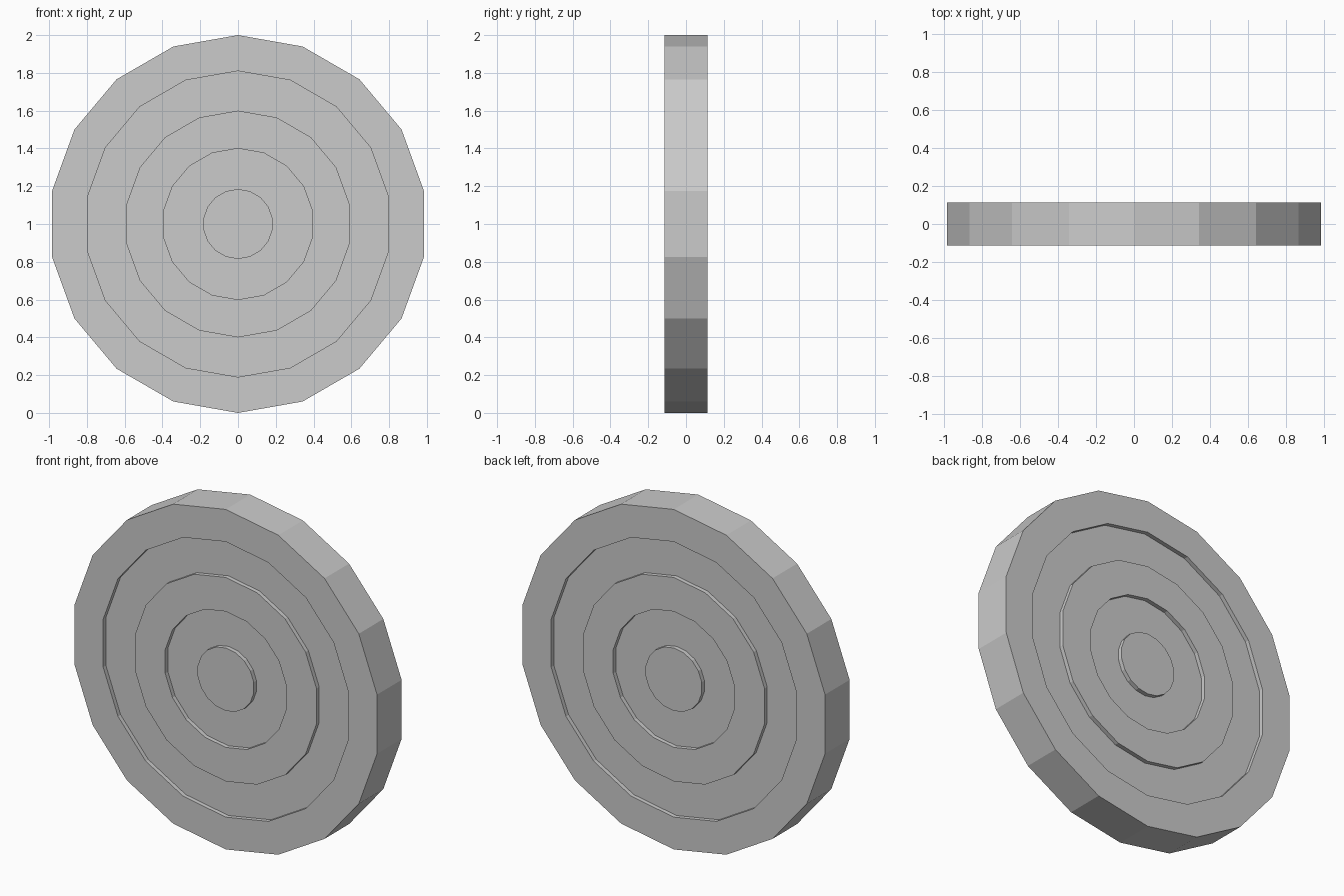
import bpy
import bmesh
from math import sin, cos, tau

if "Cube" in bpy.data.objects:
    bpy.data.objects.remove(bpy.data.objects["Cube"])

SIDES = 18
HALF = 0.114     # half thickness at the raised bands
LOW = 0.089      # half thickness at the recessed bands

# Half profile from hub to rim: (radius, distance from mid-plane)
steps = [(0.185, HALF), (0.185, LOW), (0.4, LOW), (0.4, HALF),
         (0.6, HALF), (0.6, LOW), (0.81, LOW), (0.81, HALF), (1.0, HALF)]

# Front profile outward, then its mirror back inward
profile = [(r, -d) for r, d in steps] + [(r, d) for r, d in reversed(steps)]

bm = bmesh.new()


def ring(radius, y):
    """One 18-sided loop facing along y, with a corner at the top."""
    return [bm.verts.new((radius * sin(tau * i / SIDES), y,
                          1 + radius * cos(tau * i / SIDES)))
            for i in range(SIDES)]


loops = [ring(r, y) for r, y in profile]

# Bands between neighbouring loops
for a, b in zip(loops, loops[1:]):
    for i in range(SIDES):
        j = (i + 1) % SIDES
        bm.faces.new((a[i], a[j], b[j], b[i]))

# Bullseye faces, front and back
bm.faces.new(loops[0])
bm.faces.new(loops[-1])
bmesh.ops.recalc_face_normals(bm, faces=bm.faces)

# Stepped target disc
mesh = bpy.data.meshes.new("target_disc")
bm.to_mesh(mesh)
bm.free()
disc = bpy.data.objects.new("target_disc", mesh)
bpy.context.collection.objects.link(disc)
